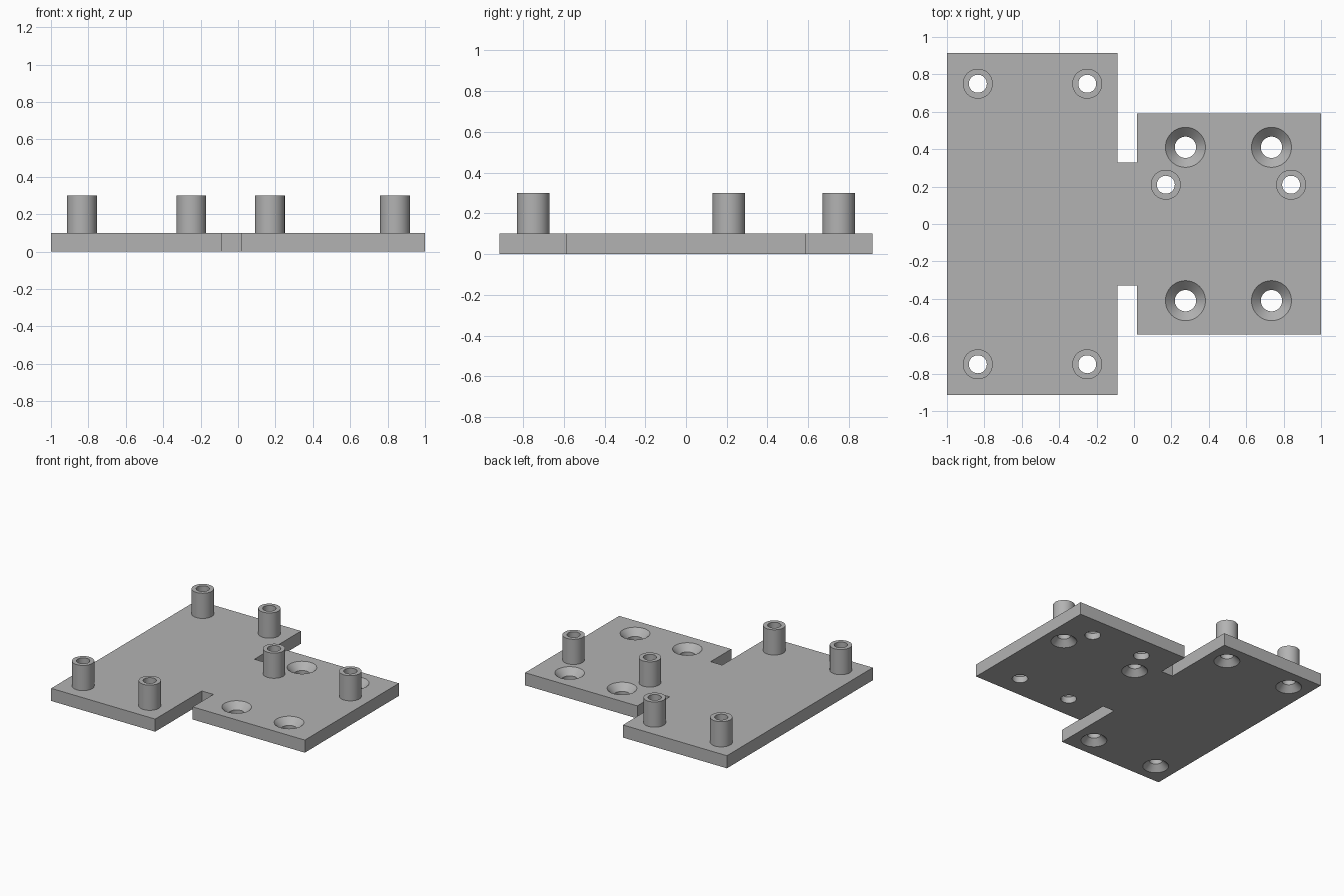
import bpy, bmesh, math

old = bpy.data.objects.get("Cube")
if old:
    bpy.data.objects.remove(old, do_unlink=True)

SEGMENTS = 64
THICK, POST_TOP = 0.1, 0.3

grey = bpy.data.materials.new("plain grey")
grey.use_nodes = True
colour = (0.45, 0.45, 0.45, 1)
grey.diffuse_color = colour
grey.node_tree.nodes["Principled BSDF"].inputs["Base Color"].default_value = colour


def finish(bm, name):
    """Turn a bmesh into a named grey object."""
    bmesh.ops.recalc_face_normals(bm, faces=bm.faces)
    mesh = bpy.data.meshes.new(name)
    bm.to_mesh(mesh)
    bm.free()
    mesh.materials.append(grey)
    obj = bpy.data.objects.new(name, mesh)
    bpy.context.collection.objects.link(obj)
    return obj


def lathe(bm, profile, x, y):
    """Spin a closed (radius, z) profile about a vertical axis at x, y."""
    rings = []
    for r, z in profile:
        if r == 0:
            rings.append([bm.verts.new((x, y, z))] * SEGMENTS)
        else:
            angles = [math.tau * i / SEGMENTS for i in range(SEGMENTS)]
            rings.append([bm.verts.new((x + r * math.cos(a), y + r * math.sin(a), z))
                          for a in angles])
    for low, high in zip(rings, rings[1:] + rings[:1]):
        for i in range(SEGMENTS):
            j = (i + 1) % SEGMENTS
            corners = list(dict.fromkeys((low[i], low[j], high[j], high[i])))
            if len(corners) > 2:
                bm.faces.new(corners)


def smooth(obj):
    bpy.ops.object.select_all(action="DESELECT")
    obj.select_set(True)
    bpy.context.view_layer.objects.active = obj
    bpy.ops.object.shade_smooth_by_angle(angle=math.radians(30))


# Hole positions
posts = [(x, y) for x in (-0.835, -0.25) for y in (-0.75, 0.75)]
posts += [(0.17, 0.21), (0.84, 0.21)]
mounts = [(x, y) for x in (0.275, 0.735) for y in (-0.41, 0.41)]

# Base plate: wide panel, narrow neck and smaller panel, mirrored in y
half = [(-1, 0.915), (-0.087, 0.915), (-0.087, 0.33), (0.015, 0.33), (0.015, 0.59), (1, 0.59)]
outline = half + [(x, -y) for x, y in reversed(half)]
bm = bmesh.new()
face = bm.faces.new([bm.verts.new((x, y, 0)) for x, y in outline])
top = bmesh.ops.extrude_face_region(bm, geom=[face])["geom"]
bmesh.ops.translate(bm, vec=(0, 0, THICK),
                    verts=[v for v in top if isinstance(v, bmesh.types.BMVert)])
plate = finish(bm, "base_plate")

# Hole cutters: posts are countersunk from below, mounting holes from above
bm = bmesh.new()
for x, y in posts:
    lathe(bm, [(0, -0.02), (0.094, -0.02), (0.094, 0), (0.048, 0.046), (0.048, 0.2), (0, 0.2)], x, y)
for x, y in mounts:
    lathe(bm, [(0, -0.1), (0.057, -0.1), (0.057, 0.05), (0.107, THICK), (0.107, 0.12), (0, 0.12)], x, y)
cutter = finish(bm, "hole_cutter")
cutter.hide_render = True

cut = plate.modifiers.new("holes", "BOOLEAN")
cut.operation = "DIFFERENCE"
cut.solver = "EXACT"
cut.object = cutter
bpy.ops.object.select_all(action="DESELECT")
plate.select_set(True)
bpy.context.view_layer.objects.active = plate
bpy.ops.object.modifier_apply(modifier=cut.name)
bpy.data.objects.remove(cutter, do_unlink=True)
smooth(plate)

# Hollow standoff posts
for n, (x, y) in enumerate(posts, 1):
    bm = bmesh.new()
    lathe(bm, [(0.048, THICK), (0.08, THICK), (0.08, POST_TOP), (0.048, POST_TOP)], x, y)
    smooth(finish(bm, f"standoff_post_{n}"))
